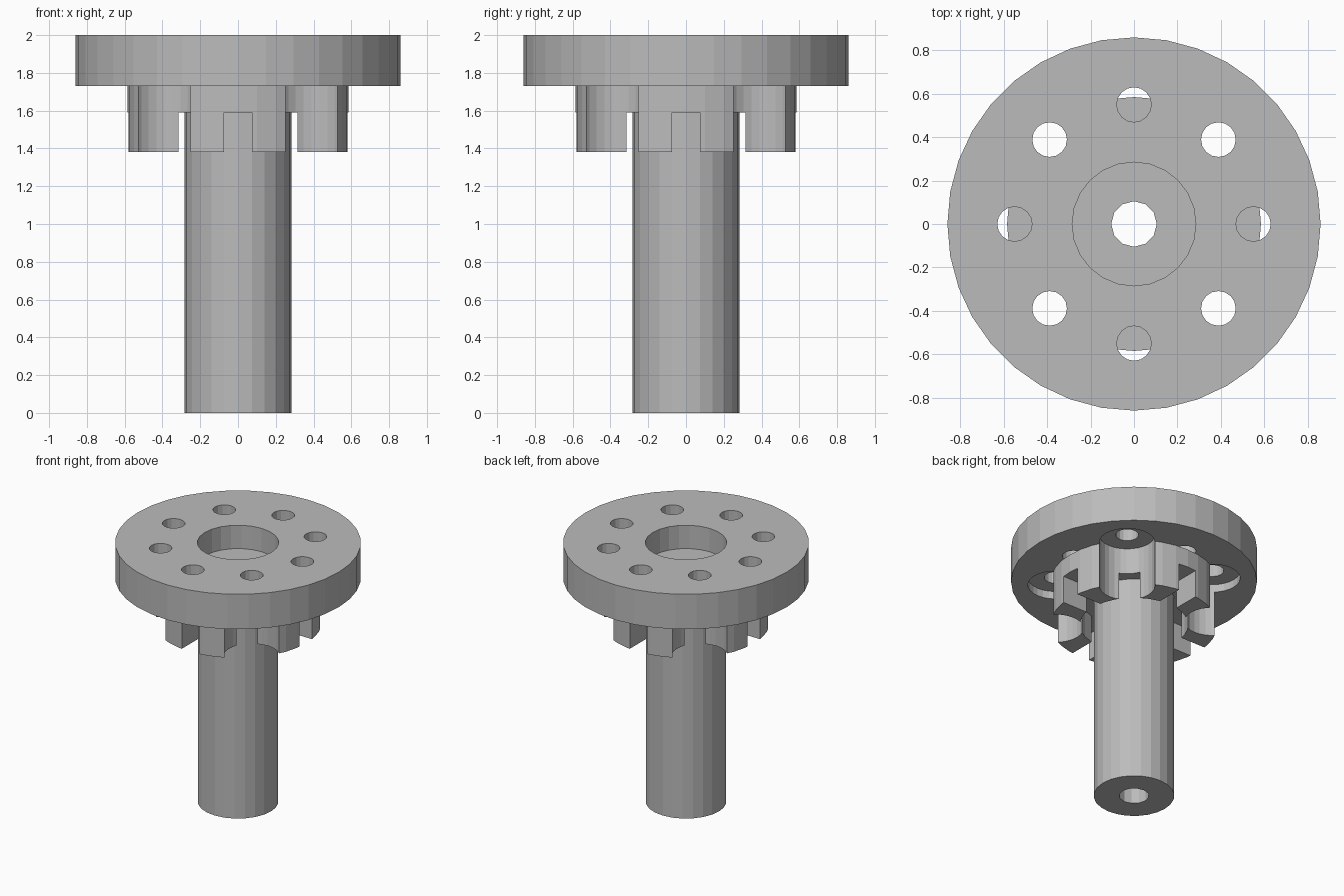
import bpy
from math import cos, sin, pi

old = bpy.data.objects.get("Cube")
if old:
    bpy.data.objects.remove(old, do_unlink=True)

grey = bpy.data.materials.new("plain grey")
grey.use_nodes = True
colour = (0.5, 0.5, 0.5, 1)
grey.diffuse_color = colour
grey.node_tree.nodes["Principled BSDF"].inputs["Base Color"].default_value = colour


def cylinder(name, radius, low, high, sides, x=0, y=0):
    # first vertex lies on the x axis
    bpy.ops.mesh.primitive_cylinder_add(
        vertices=sides, radius=radius, depth=high - low,
        location=(x, y, (low + high) / 2))
    ob = bpy.context.object
    ob.name = name
    ob.data.materials.append(grey)
    return ob


def box(name, sx, sy, low, high):
    bpy.ops.mesh.primitive_cube_add(size=1, location=(0, 0, (low + high) / 2))
    ob = bpy.context.object
    ob.name = name
    ob.scale = (sx, sy, high - low)
    ob.data.materials.append(grey)
    return ob


def cut(target, cutter):
    mod = target.modifiers.new("cut", 'BOOLEAN')
    mod.operation = 'DIFFERENCE'
    mod.solver = 'EXACT'
    mod.object = cutter
    bpy.context.view_layer.update()
    bpy.ops.object.select_all(action='DESELECT')
    bpy.context.view_layer.objects.active = target
    target.select_set(True)
    bpy.ops.object.modifier_apply(modifier=mod.name)
    bpy.data.objects.remove(cutter, do_unlink=True)


TOP, DISC_LOW, SLOT_TOP, COLLAR_LOW = 2.0, 1.73, 1.59, 1.38
BORE, SHAFT, HOLE_RING = 0.105, 0.282, 0.55

# Hollow shaft
shaft = cylinder("shaft", SHAFT, 0, DISC_LOW, 24)
cut(shaft, cylinder("cutter", BORE, -0.1, TOP, 12))

# Flange disc with centre recess and bolt holes
disc = cylinder("flange_disc", 0.86, DISC_LOW, TOP, 36)
cut(disc, cylinder("cutter", BORE, 1.6, 2.1, 12))
cut(disc, cylinder("cutter", 0.285, 1.82, 2.1, 24))

# Toothed collar under the disc: undercut inside, cross slots in the teeth
collar = cylinder("toothed_collar", 0.585, COLLAR_LOW, DISC_LOW, 36)
cut(collar, cylinder("cutter", SHAFT - 0.01, 1.2, 1.9, 24))
cut(collar, cylinder("cutter", 0.38, 1.2, SLOT_TOP, 30))
cut(collar, box("cutter", 2, 0.15, 1.2, SLOT_TOP))
cut(collar, box("cutter", 0.15, 2, 1.2, SLOT_TOP))

# Eight bolt holes; the diagonal four get a round pocket from below
for i in range(8):
    a = i * pi / 4
    x, y = HOLE_RING * cos(a), HOLE_RING * sin(a)
    cut(disc, cylinder("cutter", 0.08, 1.6, 2.1, 16, x, y))
    if i % 2:
        for part in (disc, collar):
            cut(part, cylinder("cutter", 0.195, 1.2, 1.79, 28, x, y))
